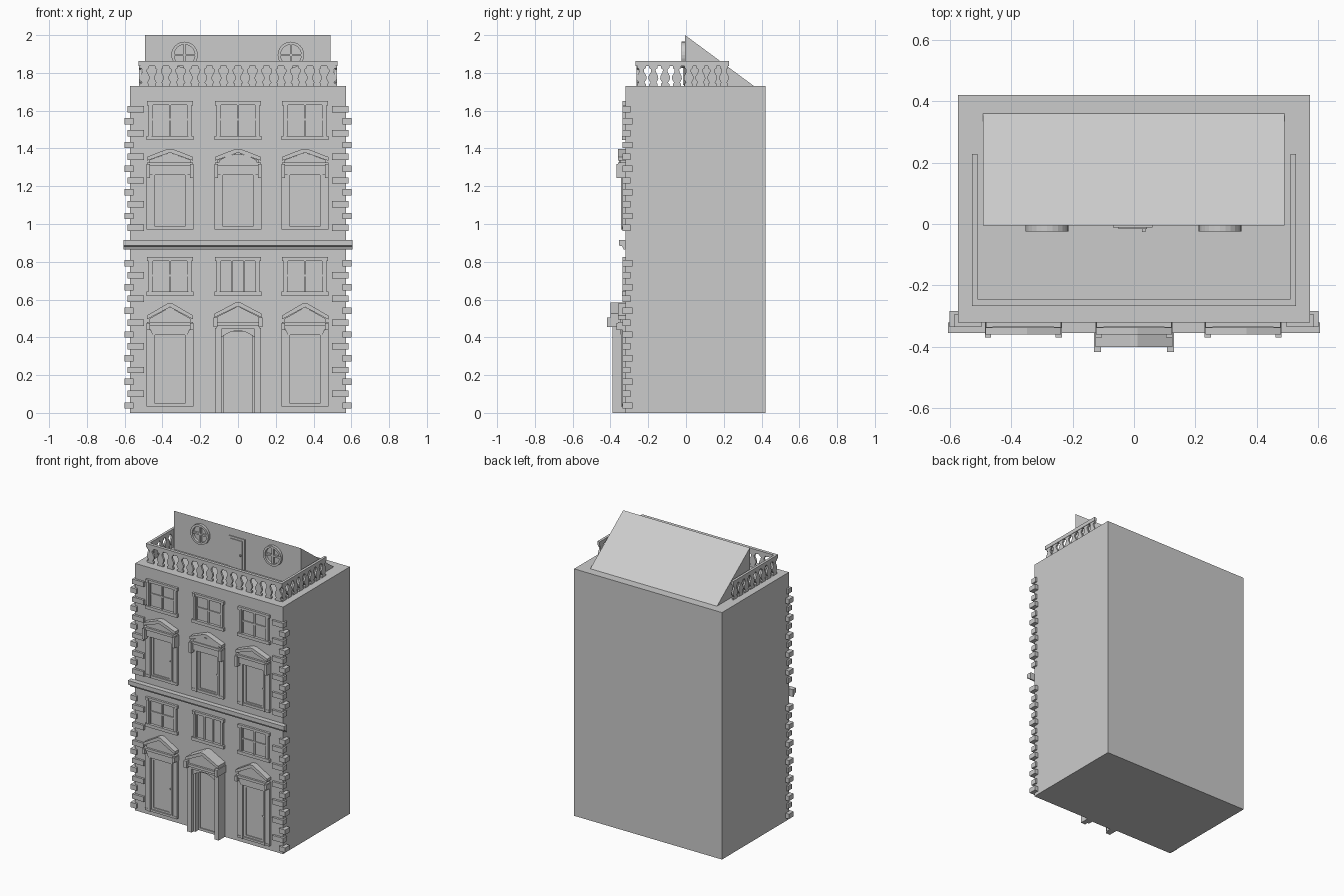
import bpy, bmesh, math

if "Cube" in bpy.data.objects:
    bpy.data.objects.remove(bpy.data.objects["Cube"])

stone = bpy.data.materials.new("grey_stone")
stone.diffuse_color = (0.6, 0.6, 0.6, 1)
stone.use_nodes = True
stone.node_tree.nodes["Principled BSDF"].inputs["Base Color"].default_value = stone.diffuse_color

WALL = -0.32          # facade plane
COLS = (-0.36, 0.0, 0.355)


def prism(bm, pts, a, b, axis="y"):
    """Extrude a closed outline (x,z or y,z) from a to b along an axis."""
    def co(p, t):
        return (p[0], t, p[1]) if axis == "y" else (t, p[0], p[1])
    v0 = [bm.verts.new(co(p, a)) for p in pts]
    v1 = [bm.verts.new(co(p, b)) for p in pts]
    n = len(pts)
    bm.faces.new(v0)
    bm.faces.new(v1[::-1])
    for i in range(n):
        j = (i + 1) % n
        bm.faces.new((v0[j], v0[i], v1[i], v1[j]))


def box(bm, x0, x1, y0, y1, z0, z1):
    prism(bm, [(x0, z0), (x1, z0), (x1, z1), (x0, z1)], y0, y1)


def finish(bm, name):
    bmesh.ops.recalc_face_normals(bm, faces=bm.faces)
    me = bpy.data.meshes.new(name)
    bm.to_mesh(me)
    bm.free()
    me.materials.append(stone)
    ob = bpy.data.objects.new(name, me)
    bpy.context.collection.objects.link(ob)
    return ob


def frame(bm, cx, w_out, w_in, z0, z1, zt, yf):
    """Two jambs and a head."""
    for s in (-1, 1):
        a, b = sorted((cx + s * w_in, cx + s * w_out))
        box(bm, a, b, yf, WALL, z0, z1)
    box(bm, cx - w_in, cx + w_in, yf, WALL, zt, z1)


def arch_points(cx, hw, spring, rise, n=10):
    return [(cx + hw * (2 * i / n - 1),
             spring + rise * (1 - (2 * i / n - 1) ** 2)) for i in range(n + 1)]


# main block
bm = bmesh.new()
box(bm, -0.573, 0.573, WALL, 0.42, 0, 1.73)
finish(bm, "main_block")

# attic wedge with sloped roof
bm = bmesh.new()
prism(bm, [(-0.005, 1.73), (0.36, 1.73), (-0.005, 2.0)], -0.492, 0.49, "x")
finish(bm, "attic_roof")

# corner quoins, alternating in length
bm = bmesh.new()
for i in range(26):
    z = 0.039 + i * 0.0627
    if 0.84 < z < 0.94:
        continue
    for s in (-1, 1):
        inner, outer, back = ((0.553, 0.6, -0.283), (0.497, 0.585, -0.293))[i % 2]
        a, b = sorted((s * inner, s * outer))
        box(bm, a, b, -0.335, back, z - 0.017, z + 0.017)
finish(bm, "corner_quoins")

# string course between storeys
bm = bmesh.new()
prism(bm, [(WALL, 0.865), (-0.33, 0.865), (-0.338, 0.882), (-0.355, 0.886),
           (-0.355, 0.915), (WALL, 0.915)], -0.605, 0.605, "x")
finish(bm, "string_course")

# square windows
for row, z0 in (("lower", 0.62), ("upper", 1.445)):
    for k, cx in enumerate(COLS):
        bm = bmesh.new()
        z1 = z0 + 0.205
        frame(bm, cx, 0.114, 0.098, z0 + 0.02, z1, z1 - 0.013, -0.335)
        box(bm, cx - 0.124, cx + 0.124, -0.339, WALL, z0, z0 + 0.022)
        for s in (-1, 1):
            a, b = sorted((cx + s * 0.1, cx + s * 0.122))
            box(bm, a, b, -0.337, WALL, z1 - 0.022, z1)
        if row == "lower" and k == 1:
            bars = (-0.033, 0.033)
        else:
            bars = (0,)
            box(bm, cx - 0.098, cx + 0.098, -0.327, WALL, z0 + 0.103, z0 + 0.113)
        for d in bars:
            box(bm, cx + d - 0.005, cx + d + 0.005, -0.328, WALL, z0 + 0.02, z1 - 0.012)
        frame(bm, cx, 0.098, 0.09, z0 + 0.022, z1 - 0.013, z1 - 0.021, -0.329)
        finish(bm, f"{row}_window_{k}")


def hood(bm, cx, peak, eave, base, bottom, yf, hw=0.123, taper=0.0):
    """Gabled hood: raking moulding, tympanum, and frieze below."""
    t = 0.02
    prism(bm, [(cx - hw, eave - t), (cx - hw, eave), (cx - 0.012, peak), (cx + 0.012, peak),
               (cx + hw, eave), (cx + hw, eave - t), (cx, peak - t)], yf, WALL)
    prism(bm, [(cx - hw + 0.015, base), (cx + hw - 0.015, base),
               (cx + hw - 0.015, eave - t + 0.004), (cx, peak - t),
               (cx - hw + 0.015, eave - t + 0.004)], yf + 0.014, WALL)
    box(bm, cx - hw, cx + hw, yf, WALL, base - 0.012, base + 0.006)
    prism(bm, [(cx - hw + 0.01 + taper, bottom), (cx + hw - 0.01 - taper, bottom),
               (cx + hw - 0.01, base - 0.012), (cx - hw + 0.01, base - 0.012)],
          yf + 0.012, WALL)


def leaf(bm, cx, z0, z1):
    """Door leaf with a border and a small knob."""
    box(bm, cx - 0.095, cx + 0.095, -0.325, WALL, z0, z1)
    for s in (-1, 1):
        a, b = sorted((cx + s * 0.062, cx + s * 0.08))
        box(bm, a, b, -0.331, WALL, z0, z1)
    box(bm, cx - 0.062, cx + 0.062, -0.331, WALL, z0, z0 + 0.018)
    box(bm, cx - 0.062, cx + 0.062, -0.331, WALL, z1 - 0.018, z1)
    zm = (z0 + z1) / 2
    box(bm, cx + 0.067, cx + 0.074, -0.337, -0.331, zm - 0.004, zm + 0.004)


# tall openings on the upper storey
for k, cx in enumerate(COLS):
    bm = bmesh.new()
    frame(bm, cx, 0.124, 0.092, 0.97, 1.27, 1.27 - 0.01, -0.337)
    frame(bm, cx, 0.092, 0.08, 0.97, 1.27, 1.265, -0.344)
    box(bm, cx - 0.124, cx + 0.124, -0.34, WALL, 0.97, 0.988)
    leaf(bm, cx, 0.98, 1.27)
    hood(bm, cx, 1.398, 1.355, 1.32, 1.26, -0.36)
    if k == 1:
        pts = arch_points(cx, 0.1, 1.335, 0.035)
        prism(bm, pts + [(cx + 0.1, 1.32), (cx - 0.1, 1.32)], -0.354, WALL)
    for s in (-1, 1):
        a, b = sorted((cx + s * 0.105, cx + s * 0.125))
        box(bm, a, b, -0.369, WALL, 1.243, 1.318)
    finish(bm, f"upper_door_{k}")

# tall openings on the ground storey, either side
for k, cx in ((0, COLS[0]), (2, COLS[2])):
    bm = bmesh.new()
    frame(bm, cx, 0.124, 0.092, 0.035, 0.44, 0.42, -0.337)
    frame(bm, cx, 0.092, 0.08, 0.035, 0.425, 0.413, -0.344)
    box(bm, cx - 0.124, cx + 0.124, -0.34, WALL, 0.035, 0.05)
    leaf(bm, cx, 0.045, 0.415)
    hood(bm, cx, 0.58, 0.515, 0.475, 0.415, -0.36, taper=0.02)
    for s in (-1, 1):
        a, b = sorted((cx + s * 0.105, cx + s * 0.125))
        box(bm, a, b, -0.369, WALL, 0.44, 0.475)
    finish(bm, f"ground_window_{k}")

# projecting entrance with pillars and arch
bm = bmesh.new()
leaf(bm, 0, 0.0, 0.43)
for s in (-1, 1):
    for w0, w1, yf in ((0.088, 0.122, -0.388), (0.075, 0.09, -0.365)):
        a, b = sorted((s * w0, s * w1))
        box(bm, a, b, yf, WALL, 0, 0.45)
    a, b = sorted((s * 0.108, s * 0.13))
    box(bm, a, b, -0.417, WALL, 0.455, 0.505)
pts = arch_points(0, 0.088, 0.4, 0.035)
prism(bm, pts + [(0.088, 0.465), (-0.088, 0.465)], -0.375, WALL)
hood(bm, 0, 0.585, 0.525, 0.475, 0.445, -0.4, hw=0.125)
finish(bm, "entrance_porch")

# balustrade: flat vase-shaped balusters under a rail
half = [(0.022, 1.73), (0.022, 1.742), (0.015, 1.748), (0.026, 1.768), (0.025, 1.782),
        (0.013, 1.805), (0.012, 1.818), (0.022, 1.825), (0.022, 1.838)]


def baluster(bm, c, a, b, axis):
    prism(bm, [(c + w, z) for w, z in half] + [(c - w, z) for w, z in half[::-1]], a, b, axis)


bm = bmesh.new()
for i in range(14):
    baluster(bm, -0.494 + i * 0.076, -0.262, -0.248, "y")
for s in (-1, 1):
    for i in range(8):
        baluster(bm, -0.235 + i * 0.0623, s * 0.512, s * 0.524, "x")
finish(bm, "balusters")
bm = bmesh.new()
box(bm, -0.527, 0.527, -0.267, -0.245, 1.836, 1.862)
for s in (-1, 1):
    a, b = sorted((s * 0.509, s * 0.527))
    box(bm, a, b, -0.245, 0.228, 1.836, 1.862)
finish(bm, "balustrade_rail")

# round attic windows
for k, cx in enumerate((-0.283, 0.28)):
    bm = bmesh.new()
    cz, n = 1.895, 24
    rings = []
    for r, y in ((0.07, 0.0), (0.07, -0.024), (0.055, -0.024), (0.055, 0.0)):
        rings.append([bm.verts.new((cx + r * math.cos(2 * math.pi * i / n), y,
                                    cz + r * math.sin(2 * math.pi * i / n))) for i in range(n)])
    for j in range(4):
        p, q = rings[j], rings[(j + 1) % 4]
        for i in range(n):
            m = (i + 1) % n
            bm.faces.new((p[i], p[m], q[m], q[i]))
    box(bm, cx - 0.006, cx + 0.006, -0.018, 0, cz - 0.056, cz + 0.056)
    box(bm, cx - 0.056, cx + 0.056, -0.018, 0, cz - 0.006, cz + 0.006)
    finish(bm, f"round_window_{k}")

# attic door
bm = bmesh.new()
box(bm, -0.068, 0.06, -0.011, 0, 1.73, 1.945)
box(bm, -0.05, 0.042, -0.016, 0, 1.735, 1.93)
box(bm, 0.026, 0.038, -0.026, -0.016, 1.825, 1.837)
finish(bm, "attic_door")
